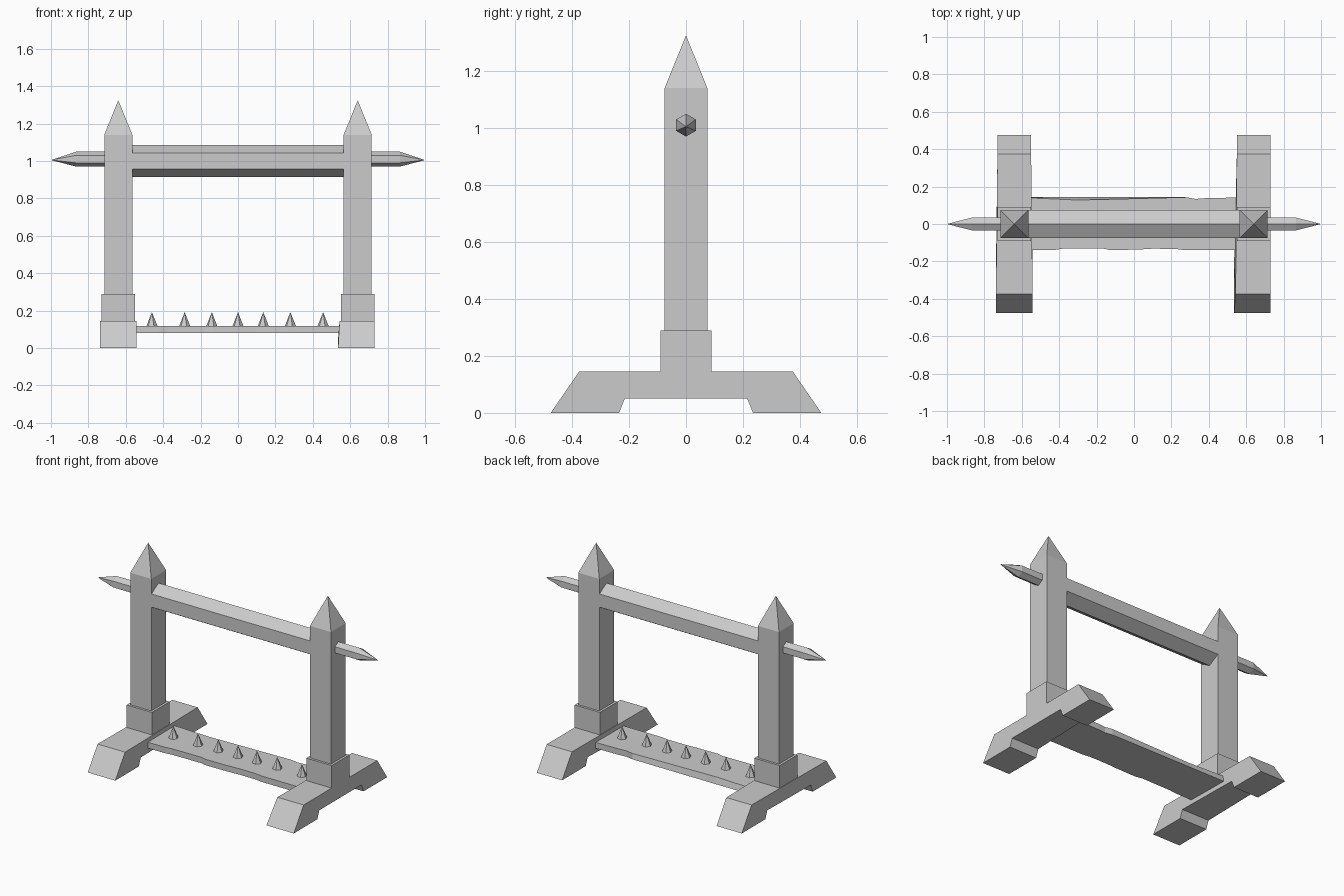
import bpy, bmesh, math
from mathutils import Matrix

cube = bpy.data.objects.get("Cube")
if cube:
    bpy.data.objects.remove(cube, do_unlink=True)

grey = bpy.data.materials.new("plain grey")
grey.use_nodes = True
grey.diffuse_color = (0.6, 0.6, 0.6, 1)
grey.node_tree.nodes["Principled BSDF"].inputs["Base Color"].default_value = (0.6, 0.6, 0.6, 1)


def finish(name, bm):
    bmesh.ops.recalc_face_normals(bm, faces=bm.faces)
    mesh = bpy.data.meshes.new(name)
    bm.to_mesh(mesh)
    bm.free()
    mesh.materials.append(grey)
    obj = bpy.data.objects.new(name, mesh)
    bpy.context.collection.objects.link(obj)
    return obj


def box(bm, x, half, z0, z1):
    """Square upright block centred on y = 0."""
    place = Matrix.Translation((x, 0, (z0 + z1) / 2)) @ Matrix.Diagonal((2 * half, 2 * half, z1 - z0, 1))
    bmesh.ops.create_cube(bm, size=1, matrix=place)


def prism(bm, points, offset):
    """Extrude a flat outline along the offset."""
    face = bm.faces.new([bm.verts.new(p) for p in points])
    result = bmesh.ops.extrude_face_region(bm, geom=[face])
    verts = [g for g in result["geom"] if isinstance(g, bmesh.types.BMVert)]
    bmesh.ops.translate(bm, verts=verts, vec=offset)


def hex_ring(bm, x, z, radius):
    """Hexagon facing x with a corner at the top."""
    return [bm.verts.new((x, radius * math.sin(i * math.pi / 3), z + radius * math.cos(i * math.pi / 3)))
            for i in range(6)]


def bridge(bm, a, b):
    for i in range(len(a)):
        j = (i + 1) % len(a)
        bm.faces.new((a[i], a[j], b[j], b[i]))


POST_X = 0.64
half_foot = [(0.475, 0), (0.375, 0.145)]
arch = [(0.215, 0.05), (0.235, 0)]
foot_profile = ([(-y, z) for y, z in half_foot] + half_foot[::-1]
                + arch[::-1] + [(-y, z) for y, z in arch])

for side, label in ((-1, "right"), (1, "left")):
    x = side * POST_X

    # Splayed foot with an arched underside and a slightly skewed front end
    bm = bmesh.new()
    prism(bm, [(x - 0.09, y, z) for y, z in foot_profile], (0.18, 0, 0))
    for v in bm.verts:
        if v.co.y < -0.2:
            if side < 0:
                v.co.x += 0.008 if v.co.x > x else -0.008
            elif v.co.x < x:
                v.co.x -= 0.015 if v.co.z < 0.1 else 0.007
    finish(label + "_foot", bm)

    # Collar at the base of the post
    bm = bmesh.new()
    box(bm, x, 0.09, 0.14, 0.29)
    finish(label + "_collar", bm)

    # Square post with a pyramid point
    bm = bmesh.new()
    box(bm, x, 0.075, 0.14, 1.14)
    top = max(bm.faces, key=lambda f: f.calc_center_median().z)
    poked = bmesh.ops.poke(bm, faces=[top])
    poked["verts"][0].co.z = 1.325
    finish(label + "_post", bm)

    # Hexagonal spike on the outer side of the post
    bm = bmesh.new()
    inner = hex_ring(bm, side * 0.68, 1.01, 0.04)
    outer = hex_ring(bm, side * 0.865, 1.01, 0.04)
    tip = bm.verts.new((side * 1.0, 0, 1.005))
    bridge(bm, inner, outer)
    bm.faces.new(inner)
    for i in range(6):
        bm.faces.new((outer[i], outer[(i + 1) % 6], tip))
    finish(label + "_side_spike", bm)

# Hexagonal cross beam
bm = bmesh.new()
ends = [hex_ring(bm, x, 1.0, 0.085) for x in (-0.58, 0.58)]
bridge(bm, *ends)
for ring in ends:
    bm.faces.new(ring)
finish("cross_beam", bm)

# Worn plank between the feet
front_edge = [(-0.57, -0.14), (-0.42, -0.138), (-0.38, -0.132), (-0.17, -0.13), (-0.13, -0.139),
              (0.02, -0.137), (0.1, -0.132), (0.22, -0.133), (0.27, -0.14), (0.57, -0.14)]
back_edge = [(0.57, 0.142), (0.38, 0.138), (0.33, 0.134), (0.28, 0.143), (-0.3, 0.145), (-0.57, 0.145)]
bm = bmesh.new()
prism(bm, [(x, y, 0.08) for x, y in front_edge + back_edge], (0, 0, 0.038))
# Chipped strip along the back top edge
for v in bm.verts:
    if v.co.z > 0.1 and v.co.y > 0 and v.co.x < -0.2:
        v.co.y = 0.128 if v.co.x > -0.4 else 0.14
finish("plank", bm)

# Row of small spikes on the plank
for n, x in enumerate((-0.46, -0.285, -0.14, 0, 0.135, 0.28, 0.455)):
    bm = bmesh.new()
    bmesh.ops.create_cone(bm, cap_ends=True, segments=6, radius1=0.032, radius2=0, depth=0.08,
                          matrix=Matrix.Translation((x, 0, 0.152)) @ Matrix.Rotation(0.35, 4, "Z"))
    bmesh.ops.remove_doubles(bm, verts=bm.verts, dist=0.0005)
    finish("floor_spike_%d" % (n + 1), bm)
